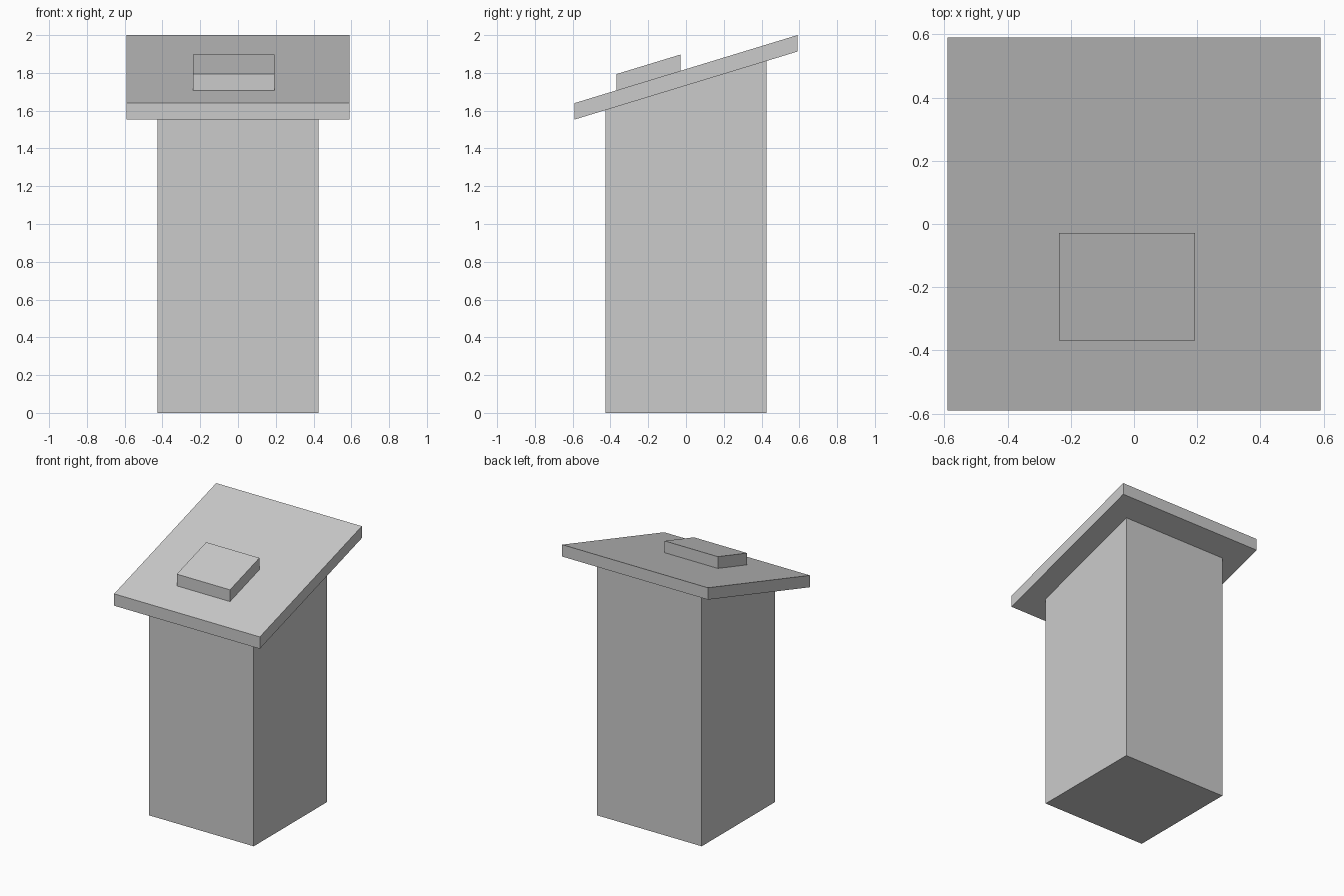
import bpy
import bmesh

if "Cube" in bpy.data.objects:
    bpy.data.objects.remove(bpy.data.objects["Cube"])

SLOPE = 0.305       # rise of the desk per unit of depth
UNDER = 1.733       # underside height of the desk at y = 0
TOP = 1.82          # upper face height of the desk at y = 0


def slanted_box(name, x0, x1, y0, y1, bottom, top):
    """Upright box whose bottom and top heights are functions of y."""
    bm = bmesh.new()
    bmesh.ops.create_cube(bm, size=1)
    for v in bm.verts:
        height = top if v.co.z > 0 else bottom
        v.co.x = x1 if v.co.x > 0 else x0
        v.co.y = y1 if v.co.y > 0 else y0
        v.co.z = height(v.co.y)
    mesh = bpy.data.meshes.new(name)
    bm.to_mesh(mesh)
    bm.free()
    obj = bpy.data.objects.new(name, mesh)
    bpy.context.collection.objects.link(obj)
    return obj


def plane(offset):
    return lambda y: offset + SLOPE * y


# Square column, cut off along the underside of the desk
slanted_box("column", -0.425, 0.425, -0.425, 0.425, lambda y: 0.0, plane(UNDER))

# Sloping reading desk
slanted_box("desk_top", -0.59, 0.59, -0.59, 0.59, plane(UNDER), plane(TOP))

# Raised block on the desk, slightly off centre
slanted_box("book_block", -0.238, 0.193, -0.368, -0.028, plane(TOP), plane(TOP + 0.086))
